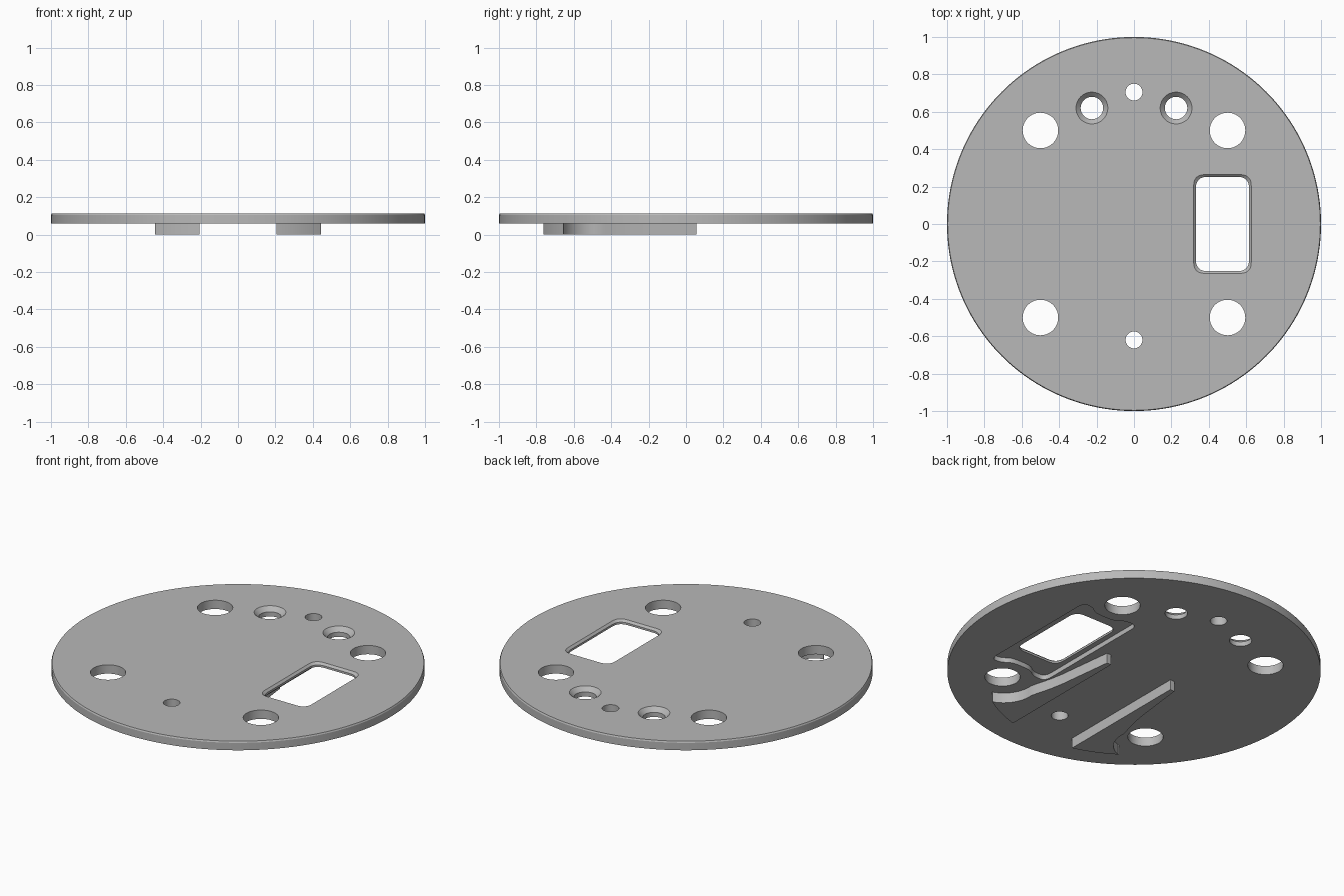
import bpy, bmesh, math
from mathutils import Vector

cube = bpy.data.objects.get("Cube")
if cube:
    bpy.data.objects.remove(cube, do_unlink=True)

grey = bpy.data.materials.new("mid_grey")
grey.use_nodes = True
colour = (0.48, 0.48, 0.48, 1)
grey.diffuse_color = colour
grey.node_tree.nodes["Principled BSDF"].inputs["Base Color"].default_value = colour

BASE, TOP, CHAMFER = 0.06, 0.112, 0.008


def circle(x, y, r, n=64):
    return [(x + r * math.cos(math.tau * i / n), y + r * math.sin(math.tau * i / n)) for i in range(n)]


def rounded(points, r, n=8):
    """Replace every corner of an outline with a smooth curve."""
    out = []
    for i, p in enumerate(points):
        p = Vector(p)
        a, b = Vector(points[i - 1]) - p, Vector(points[(i + 1) % len(points)]) - p
        a *= min(r / a.length, 0.49)
        b *= min(r / b.length, 0.49)
        for k in range(n + 1):
            t = k / n
            out.append(tuple(p + a * (1 - t) ** 2 + b * t ** 2))
    return out


def loft(name, layers):
    """Solid through matching outlines, each given with its height."""
    bm = bmesh.new()
    rings = [[bm.verts.new((x, y, z)) for x, y in outline] for outline, z in layers]
    n = len(rings[0])
    for low, high in zip(rings, rings[1:]):
        for i in range(n):
            j = (i + 1) % n
            bm.faces.new((low[i], low[j], high[j], high[i]))
    bm.faces.new(rings[0])
    bm.faces.new(rings[-1])
    bmesh.ops.recalc_face_normals(bm, faces=bm.faces)
    mesh = bpy.data.meshes.new(name)
    bm.to_mesh(mesh)
    bm.free()
    mesh.materials.append(grey)
    obj = bpy.data.objects.new(name, mesh)
    bpy.context.collection.objects.link(obj)
    return obj


def select(obj):
    bpy.ops.object.select_all(action='DESELECT')
    obj.select_set(True)
    bpy.context.view_layer.objects.active = obj


def cut(target, cutter):
    cutter.hide_render = True
    mod = target.modifiers.new("cut", 'BOOLEAN')
    mod.operation, mod.solver, mod.object = 'DIFFERENCE', 'EXACT', cutter
    select(target)
    bpy.ops.object.modifier_apply(modifier=mod.name)
    bpy.data.objects.remove(cutter, do_unlink=True)


# Round plate with a slim chamfer on the upper rim
plate = loft("round_plate", [(circle(0, 0, 1, 160), BASE),
                             (circle(0, 0, 1, 160), TOP - CHAMFER),
                             (circle(0, 0, 1 - CHAMFER / 2, 160), TOP)])

# Plain through holes: four large, two small
holes = [(x, y, 0.095) for x in (-0.5, 0.5) for y in (-0.5, 0.5)]
holes += [(0, 0.705, 0.045), (0, -0.62, 0.045)]
for x, y, r in holes:
    cut(plate, loft("hole_cutter", [(circle(x, y, r), 0), (circle(x, y, r), 0.2)]))

# Countersunk screw holes
for x in (-0.225, 0.225):
    cut(plate, loft("countersink_cutter", [(circle(x, 0.62, 0.06), 0),
                                           (circle(x, 0.62, 0.06), TOP - 0.025),
                                           (circle(x, 0.62, 0.085), TOP),
                                           (circle(x, 0.62, 0.085), 0.2)]))

# Shallow pocket on the underside, waisted to clear the large holes
half = [(0.3, 0.385), (0.385, 0.385), (0.43, 0.345), (0.565, 0.345), (0.61, 0.385), (0.675, 0.385)]
pocket = rounded(half + [(x, -y) for x, y in reversed(half)], 0.05)
cut(plate, loft("pocket_cutter", [(pocket, 0), (pocket, BASE + 0.028)]))


# Rectangular window with a chamfered upper edge
def window(grow):
    x, w, h = 0.473, 0.142 + grow, 0.252 + grow
    return rounded([(x - w, -h), (x + w, -h), (x + w, h), (x - w, h)], 0.06)


cut(plate, loft("window_cutter", [(window(0), 0), (window(0), TOP - 0.012),
                                  (window(0.012), TOP), (window(0.012), 0.2)]))

# Mirrored ribs below: arc end, scoop round the hole, tapering tail
a0, a1 = math.atan2(-0.765, 0.207), math.atan2(-0.65, 0.44)
rim = [(0.79 * math.cos(a0 + (a1 - a0) * i / 8), 0.79 * math.sin(a0 + (a1 - a0) * i / 8)) for i in range(9)]
scoop = []
for i in range(13):
    a = math.radians(250 - 75 * i / 12)
    scoop.append((0.5 + 0.178 * math.cos(a), -0.49 + 0.178 * math.sin(a)))
shoulder = [(0.312, -0.43), (0.3, -0.39), (0.288, -0.34), (0.275, -0.27)]
outline = rim + scoop + shoulder + [(0.236, 0.056), (0.207, 0.056)]
ribs = [loft(name, [([(side * x, y) for x, y in outline], 0),
                    ([(side * x, y) for x, y in outline], BASE + 0.004)])
        for name, side in (("left_rib", 1), ("right_rib", -1))]

for obj in [plate] + ribs:
    select(obj)
    bpy.ops.object.shade_smooth_by_angle(angle=math.radians(25))
